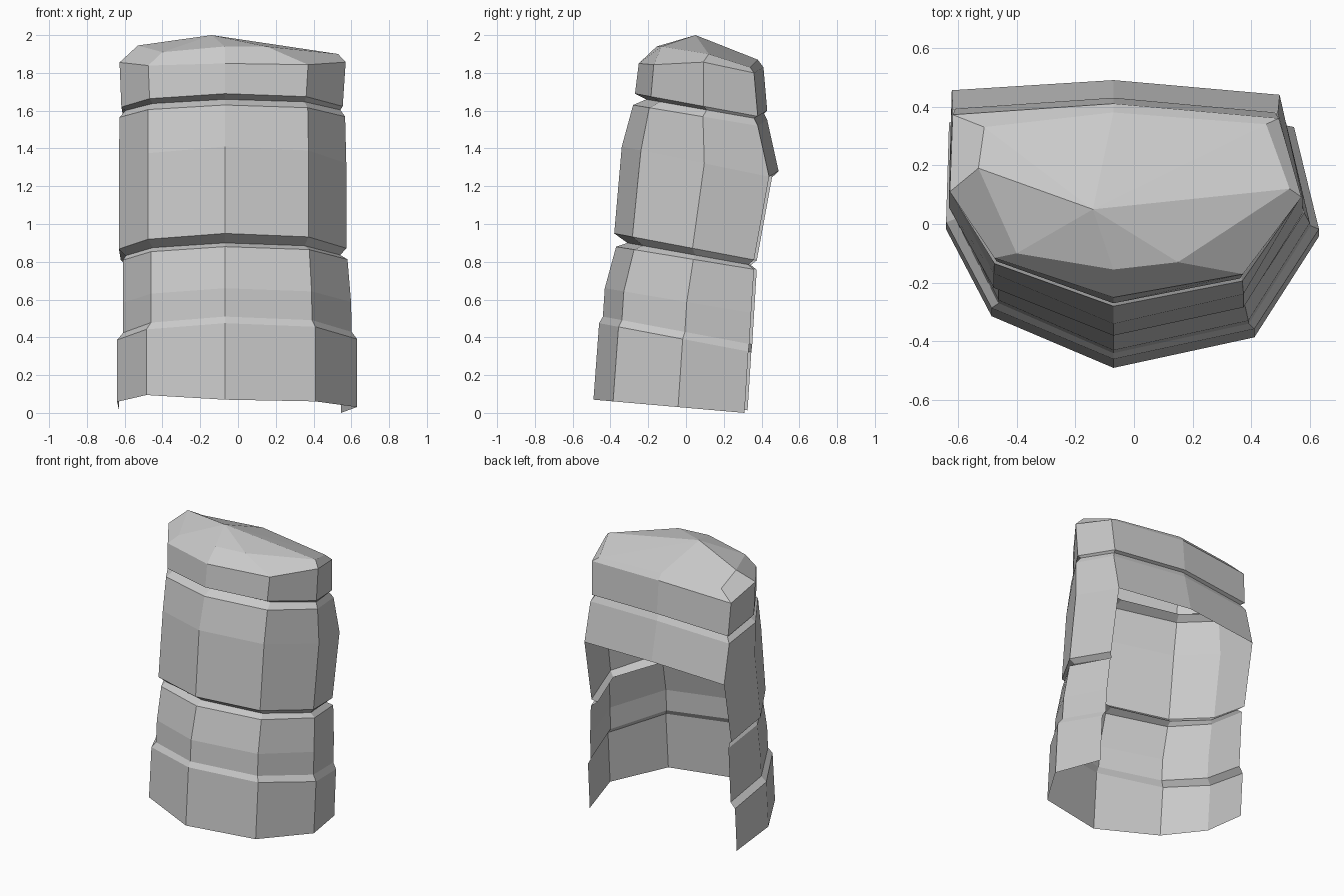
import bpy

if "Cube" in bpy.data.objects:
    bpy.data.objects.remove(bpy.data.objects["Cube"])

# Plan columns, left back -> front -> right back -> back centre: (x, front-to-back fraction)
COLUMNS = [(-0.63, 1.02), (-0.64, 0.59), (-0.485, 0.22), (-0.07, 0.0),
           (0.41, 0.13), (0.63, 0.56), (0.545, 1.0), (-0.07, 1.0)]


def ring(yf, zf, yb, zb, left, right, closed=False):
    """Tilted ring from front y/z, back y/z and the left/right width factors."""
    pts = []
    for i, (x, t) in enumerate(COLUMNS):
        if i == 7 and not closed:
            break
        scale = left if x < -0.1 else right if x > 0.1 else 1
        bulge = 1 if i == 7 else 0
        pts.append([x * scale, yf + (yb - yf) * t + 0.05 * bulge,
                    zf + (zb - zf) * t + 0.03 * bulge])
    return pts


def loft(name, rings, closed=False, peak=None):
    """Skin consecutive rings, optionally fanning the last one to a peak."""
    n = len(rings[0])
    verts = [p for r in rings for p in r]
    span = n if closed else n - 1
    faces = [(k * n + i, k * n + (i + 1) % n, (k + 1) * n + (i + 1) % n, (k + 1) * n + i)
             for k in range(len(rings) - 1) for i in range(span)]
    if peak:
        base = len(verts) - n
        verts.append(peak)
        faces += [(base + i, base + (i + 1) % n, len(verts) - 1) for i in range(n)]
    mesh = bpy.data.meshes.new(name)
    mesh.from_pydata(verts, [], faces)
    mesh.update()
    obj = bpy.data.objects.new(name, mesh)
    bpy.context.collection.objects.link(obj)
    return obj


# Lower tier: open-backed wall with a small step and a recessed ledge
hem = ring(-0.49, 0.07, 0.31, 0.0, 1, 1)
for i, lift in enumerate((0.015, 0.03, 0.04)):
    hem[i][2] += lift
groove = (-0.31, 0.90, 0.33, 0.785, 0.93, 0.86)
loft("lower_wall", [
    hem,
    ring(-0.46, 0.475, 0.33, 0.325, 1, 1),
    ring(-0.44, 0.51, 0.335, 0.365, 0.95, 0.955),
    ring(-0.43, 0.66, 0.345, 0.53, 0.95, 0.95),
    ring(-0.37, 0.88, 0.36, 0.76, 0.95, 0.92),
    ring(*groove)])

# Middle tier: open-backed wall
waist = (-0.34, 1.41, 0.44, 1.25, 0.985, 0.91)
loft("middle_wall", [
    ring(*groove),
    ring(-0.38, 0.95, 0.36, 0.81, 0.985, 0.91),
    ring(*waist)])

# Shoulder: closes around the back as a hanging panel, ends in the neck groove
neck = (-0.21, 1.66, 0.36, 1.56, 0.93, 0.86)
loft("shoulder_band", [
    ring(*waist, closed=True),
    ring(-0.28, 1.63, 0.38, 1.52, 0.98, 0.90, closed=True),
    ring(*neck, closed=True)], closed=True)

# Cap: flared rim, chamfered edge and shallow faceted top
edge = ring(-0.25, 1.85, 0.36, 1.80, 0.98, 0.905, closed=True)
for i in (1, 5):
    edge[i][2] += 0.035
crown = [(-0.51, 0.33, 1.86), (-0.53, 0.19, 1.945), (-0.40, -0.10, 1.91),
         (-0.07, -0.155, 1.94), (0.15, -0.13, 1.94), (0.53, 0.12, 1.90),
         (0.45, 0.34, 1.83), (-0.07, 0.38, 1.87)]
loft("cap", [
    ring(*neck, closed=True),
    ring(-0.27, 1.69, 0.38, 1.57, 0.965, 0.88, closed=True),
    edge, crown], closed=True, peak=(-0.14, 0.05, 2.0))
